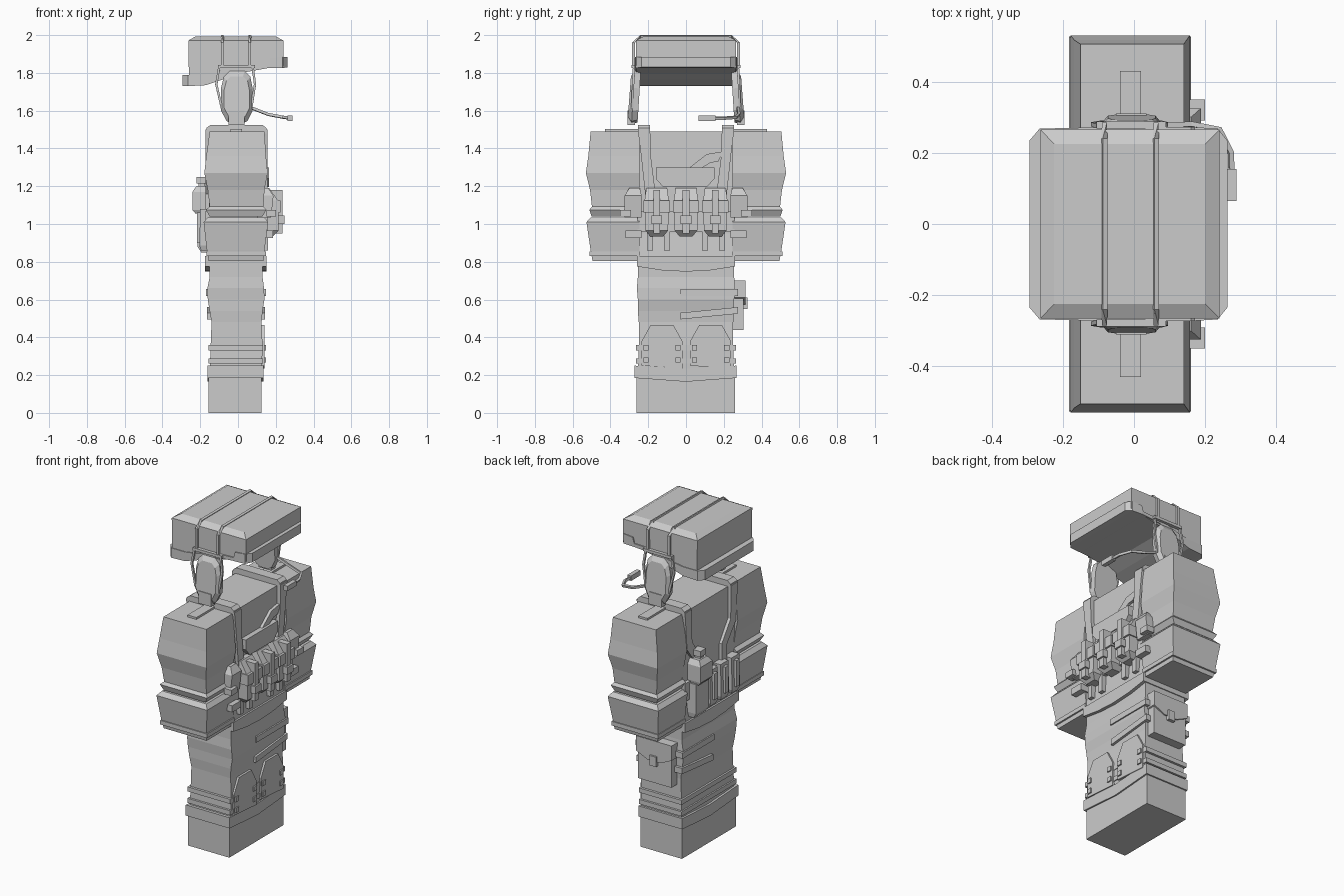
import bpy, bmesh, math
from mathutils import Vector

mat = bpy.data.materials.new("plain grey")
mat.diffuse_color = (0.6, 0.6, 0.6, 1)


def loft(name, rings):
    """Closed solid through a list of equal-length point rings."""
    bm = bmesh.new()
    vs = [[bm.verts.new(p) for p in r] for r in rings]
    n = len(vs[0])
    for a, b in zip(vs, vs[1:]):
        for i in range(n):
            j = (i + 1) % n
            bm.faces.new((a[i], a[j], b[j], b[i]))
    bm.faces.new(vs[0])
    bm.faces.new(vs[-1])
    bmesh.ops.recalc_face_normals(bm, faces=bm.faces)
    me = bpy.data.meshes.new(name)
    bm.to_mesh(me)
    bm.free()
    me.materials.append(mat)
    ob = bpy.data.objects.new(name, me)
    bpy.context.collection.objects.link(ob)
    return ob


def rect(z, x0, x1, y0, y1):
    return [(x0, y0, z), (x1, y0, z), (x1, y1, z), (x0, y1, z)]


def box(name, x0, x1, y0, y1, z0, z1):
    return loft(name, [rect(z0, x0, x1, y0, y1), rect(z1, x0, x1, y0, y1)])


def plate(name, yz, x0, x1):
    """Outline in the y-z plane, thick along x."""
    return loft(name, [[(x, y, z) for y, z in yz] for x in (x0, x1)])


def wire(name, pts, r=0.008):
    """Thin square tube along a path."""
    pts = [Vector(p) for p in pts]
    rings = []
    for i, p in enumerate(pts):
        d = (pts[min(i + 1, len(pts) - 1)] - pts[max(i - 1, 0)]).normalized()
        u = d.cross(Vector((0.3, 0.2, 1)) if abs(d.z) < 0.8 else Vector((1, 0, 0))).normalized()
        v = d.cross(u)
        rings.append([p + r * (u * a + v * b) for a, b in ((1, 1), (-1, 1), (-1, -1), (1, -1))])
    return loft(name, rings)


# Helmet shell with chamfered top and sloping underside
shell = loft("helmet_shell", [
    [(-.26, -.265, 1.75), (.24, -.265, 1.84), (.24, .265, 1.84), (-.26, .265, 1.75)],
    rect(1.972, -.262, .24, -.265, .265),
    rect(1.993, -.225, .20, -.225, .225)])
# Brim following the slope: x, half width, low z, high z
brim = [(-.293, .235, 1.73, 1.79), (-.265, .268, 1.73, 1.79), (-.17, .27, 1.735, 1.79),
        (-.08, .272, 1.765, 1.805), (.04, .272, 1.815, 1.84), (.16, .272, 1.825, 1.845),
        (.17, .272, 1.825, 1.88), (.235, .268, 1.825, 1.885), (.262, .235, 1.83, 1.885)]
loft("helmet_brim", [[(x, -w, a), (x, w, a), (x, w, b), (x, -w, b)] for x, w, a, b in brim])

# Headset bands over the helmet
for x in (-.083, .062):
    half = [(.278, 1.83), (.278, 1.96), (.24, 1.993)]
    path = [(x, -y, z) for y, z in half] + [(x, y, z) for y, z in reversed(half)]
    wire("headset_band", path, .007)

for s in (-1, 1):
    # Ear cup: chamfered slab leaning outwards towards the bottom
    cup = [(-.045, 1.81), (.035, 1.81), (.065, 1.78), (.077, 1.72), (.077, 1.60), (.05, 1.545),
           (.02, 1.53), (-.03, 1.53), (-.06, 1.545), (-.09, 1.60), (-.09, 1.72), (-.075, 1.78)]
    rings = []
    for y, k in ((.248, .95), (.28, 1), (.3, .8)):
        rings.append([(-.007 + (x + .007) * k, s * (y + (1.67 - z) * .06), 1.67 + (z - 1.67) * k)
                      for x, z in cup])
    loft("ear_cup", rings)
    box("ear_cup_base", -.05, .035, *sorted((s * .27, s * .31)), 1.525, 1.6)
    box("band_crossbar", -.105, .09, *sorted((s * .268, s * .288)), 1.825, 1.842)
    for xa, xb in ((-.115, -.085), (.09, .07)):
        wire("cup_wire", [(xa * .85, s * .275, 1.84), (xa, s * .28, 1.74), (xb, s * .285, 1.61)], .006)

# Microphone
wire("mic_boom", [(.07, .275, 1.615), (.16, .28, 1.58), (.24, .265, 1.565), (.272, .2, 1.56),
                  (.274, .14, 1.56)], .007)
box("mic_tip", .262, .288, .065, .155, 1.545, 1.575)

# Torso and jacket hem
loft("torso", [rect(.82, -.165, .14, -.257, .257), rect(.95, -.15, .13, -.255, .255),
               rect(1.2, -.155, .135, -.25, .25), rect(1.49, -.15, .13, -.25, .25)])
outline = [(-.26, .83), (.26, .83), (.26, .775), (.13, .755), (0, .748), (-.13, .755), (-.26, .775)]
plate("jacket_hem", outline, -.175, .15)

# Arms, both sides: z, back x, front x, outer y
arm = [(1.04, -.15, .13, .5), (1.075, -.17, .15, .512), (1.092, -.15, .135, .498),
       (1.18, -.16, .14, .508), (1.27, -.178, .157, .53), (1.36, -.168, .148, .517),
       (1.49, -.15, .14, .505)]
cuff = [(.805, -.155, .135, .495), (.86, -.165, .14, .505), (1.01, -.182, .16, .527), (1.035, -.16, .14, .505)]
for s in (-1, 1):
    for name, prof in (("sleeve", arm), ("glove_cuff", cuff)):
        loft(name, [rect(z, a, b, *sorted((s * .245, s * y))) for z, a, b, y in prof])
    box("wrist_band", -.168, .147, *sorted((s * .245, s * .51)), .83, .855)
    box("shoulder_tab", -.04, .02, *sorted((s * .25, s * .43)), 1.488, 1.502)

    # Harness strap over the shoulder, front and back
    ya, yb = sorted((s * .19, s * .255))
    loft("shoulder_strap", [rect(1.48, -.168, .15, ya, yb), rect(1.508, -.168, .15, ya, yb),
                            rect(1.525, -.145, .13, ya, yb)])
    plate("front_strap", [(s * y, z) for y, z in ((.255, 1.5), (.19, 1.5), (.185, 1.35), (.16, 1.15),
                                                  (.215, 1.15), (.24, 1.38))], .12, .155)
    plate("back_strap", [(s * y, z) for y, z in ((.255, 1.5), (.19, 1.5), (.185, 1.3), (.1, 1.18), (.1, 1.05),
                                                 (.15, 1.05), (.15, 1.16), (.235, 1.27))], -.172, -.14)

    # Hip pouches in front of each arm
    ya, yb = sorted((s * .235, s * .325))
    loft("side_pouch", [rect(1.035, .1, .175, ya, yb), rect(1.15, .1, .188, ya, yb),
                        rect(1.19, .1, .16, *sorted((s * .245, s * .3)))])
    box("side_pouch_clip", .15, .2, *sorted((s * .29, s * .35)), 1.04, 1.075)
    box("side_pouch_tail", .12, .185, *sorted((s * .235, s * .32)), .925, .965)

# Belt and chest pieces
box("belt", -.172, .155, -.257, .257, .96, 1.07)
plate("chest_pocket", [(-.16, 1.3), (.15, 1.3), (.15, 1.24), (.11, 1.195), (-.12, 1.195), (-.16, 1.24)], .125, .165)
plate("chest_strap", [(.2, 1.385), (.11, 1.37), (.02, 1.3), (.09, 1.3), (.13, 1.325), (.17, 1.33)], .125, .15)

# Magazine pouches with flap and buckle
for y in (-.155, 0, .155):
    loft("front_pouch", [rect(.935, .13, .185, y - .035, y + .035), rect(.965, .13, .215, y - .06, y + .06),
                         rect(1.12, .13, .215, y - .065, y + .065), rect(1.19, .13, .165, y - .055, y + .055)])
    box("pouch_flap", .13, .226, y - .07, y + .07, 1.06, 1.125)
    box("pouch_strap", .13, .236, y - .018, y + .018, .95, 1.18)
    box("pouch_buckle", .2, .246, y - .028, y + .028, 1.0, 1.045)
for y in (-.19, -.1, .1, .19):
    box("hanging_strap", .12, .16, y - .016, y + .016, .86, 1.0)

# Canteen and pouches on the back
canteen = [(1.055, .10, .2, -.225), (1.075, .09, .205, -.242), (1.17, .09, .205, -.242), (1.2, .11, .185, -.22)]
loft("canteen", [rect(z, x, -.15, a, b) for z, a, b, x in canteen])
box("canteen_neck", -.21, -.175, .13, .165, 1.19, 1.215)
box("canteen_cap", -.22, -.165, .12, .175, 1.215, 1.25)
loft("canteen_pouch", [rect(.85, -.195, -.15, .09, .205), rect(.88, -.215, -.15, .085, .21),
                       rect(1.06, -.215, -.15, .085, .21)])
for y in (.02, -.085, -.19):
    loft("back_pouch", [rect(.86, -.195, -.15, y - .03, y + .03), rect(.885, -.205, -.15, y - .038, y + .038),
                        rect(1.08, -.2, -.15, y - .038, y + .038)])
    box("back_pouch_flap", -.218, -.15, y - .015, y + .015, .9, 1.06)

# Legs: z, back x, front x, half width
legs = [(.2, -.15, .125, .255), (.35, -.145, .13, .25), (.48, -.14, .125, .25), (.54, -.15, .13, .255),
        (.6, -.16, .14, .255), (.66, -.162, .138, .26), (.72, -.15, .13, .255), (.8, -.15, .13, .255)]
loft("trousers", [rect(z, a, b, -w, w) for z, a, b, w in legs])
box("boots", -.155, .125, -.262, .26, 0, .2)
outline = [(-.273, .25), (0, .235), (.268, .25), (.268, .185), (0, .165), (-.273, .185)]
plate("boot_cuff", outline, -.162, .134)

# Knee pads with strap bands and studs
for c in (-.127, .13):
    plate("knee_pad", [(c - .108, .25), (c + .108, .235), (c + .108, .38), (c + .06, .465),
                       (c - .06, .465), (c - .108, .38)], .11, .139)
    for z in (.28, .345):
        for d in (-.085, .085):
            box("knee_stud", .13, .147, c + d - .014, c + d + .014, z - .014, z + .014)
for z in (.275, .345):
    box("knee_band", -.156, .133, -.265, .265, z - .014, z + .014)

# Thigh bag with straps round one leg
box("thigh_strap_upper", -.17, .147, -.03, .275, .62, .655)
plate("thigh_strap_lower", [(-.03, .495), (.275, .525), (.275, .56), (-.03, .53)], -.165, .142)
box("thigh_bag", -.115, .11, .25, .305, .44, .68)
loft("thigh_bag_flap", [[(x, y, z) for x, z in ((-.122, .7), (.117, .7), (.117, .61), (.04, .575),
                                                 (-.045, .575), (-.122, .61))] for y in (.25, .314)])
box("thigh_bag_buckle", -.025, .02, .3, .325, .55, .61)
